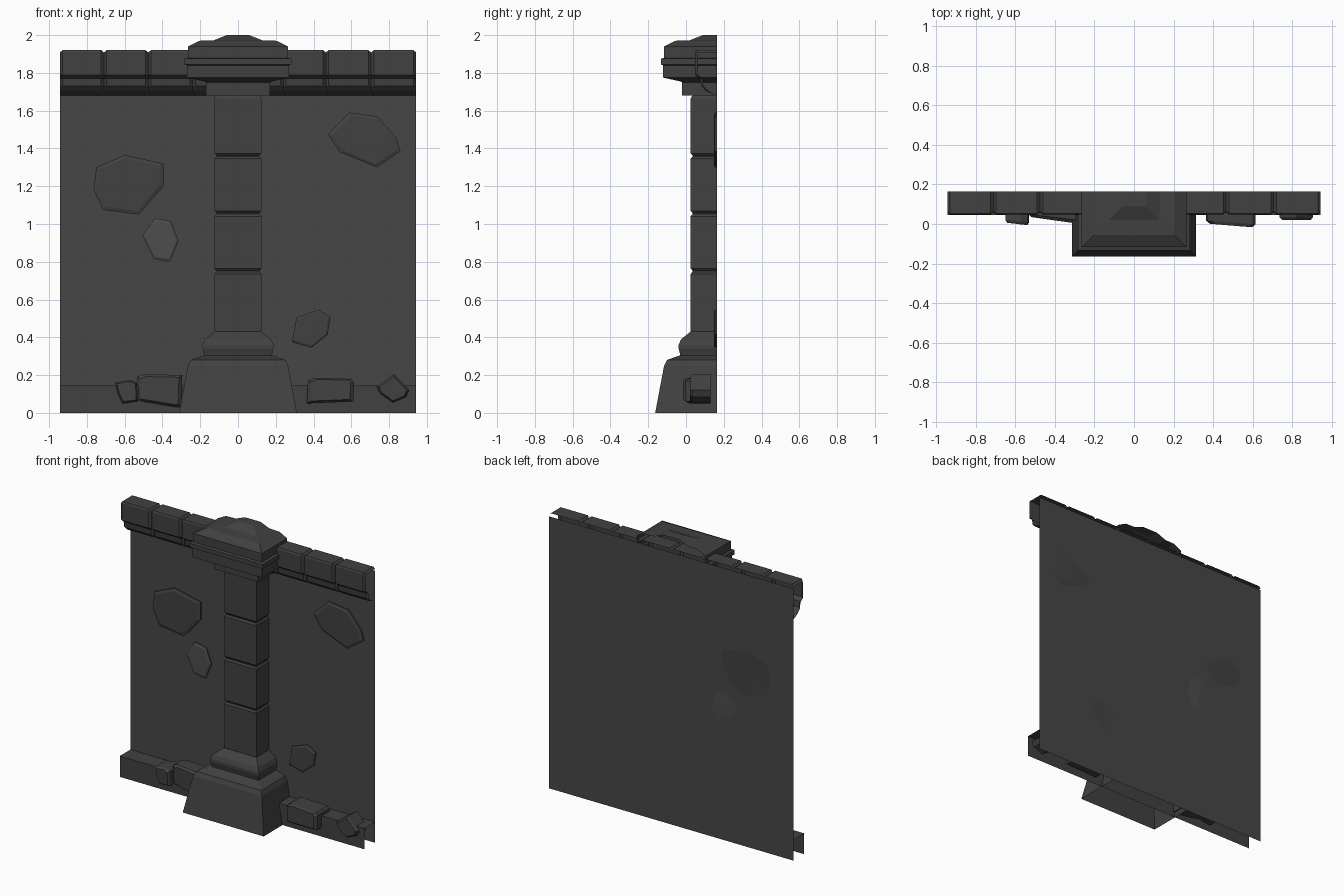
import bpy, bmesh

if "Cube" in bpy.data.objects:
    bpy.data.objects.remove(bpy.data.objects["Cube"])

BACK = 0.163   # plane of the wall
W = 0.943      # half width of the wall


def material(name, v):
    m = bpy.data.materials.new(name)
    m.diffuse_color = (v, v, v, 1)
    m.use_nodes = True
    m.node_tree.nodes["Principled BSDF"].inputs["Base Color"].default_value = m.diffuse_color
    return m


PLASTER = material("dark_plaster", 0.062)
BLOCK = material("dark_block", 0.053)
PALE = material("paler_stone", 0.075)


def make(name, verts, faces, mat, fix=False):
    me = bpy.data.meshes.new(name)
    me.from_pydata(verts, [], faces)
    me.materials.append(mat)
    if fix:
        bm = bmesh.new()
        bm.from_mesh(me)
        bmesh.ops.recalc_face_normals(bm, faces=bm.faces)
        bm.to_mesh(me)
        bm.free()
    ob = bpy.data.objects.new(name, me)
    bpy.context.collection.objects.link(ob)
    return ob


def loft(name, rows, mat=BLOCK, cap=False):
    """Open sheet through rows of points, rows running upwards."""
    n = len(rows[0])
    verts = [p for r in rows for p in r]
    faces = [(i*n+j, i*n+j+1, (i+1)*n+j+1, (i+1)*n+j)
             for i in range(len(rows)-1) for j in range(n-1)]
    if cap:
        faces.append(tuple(range(len(verts)-n, len(verts))))
    return make(name, verts, faces, mat)


def pilaster(name, tiers, cap=False):
    """Half pillar against the wall: each tier is (half width, z)."""
    rows = []
    for h, z in tiers:
        f = 0.149 - h
        rows.append([(-h, BACK, z), (-h, f, z), (h, f, z), (h, BACK, z)])
    loft(name, rows, cap=cap)


def stone(name, outline, back, front, tilt=0.0, inset=0.88, bevel=0.01, mat=BLOCK):
    """Faceted stone: outline in (x, z), bevelled front that may tilt along x."""
    cx = sum(p[0] for p in outline) / len(outline)
    cz = sum(p[1] for p in outline) / len(outline)
    n = len(outline)
    verts = [(x, back, z) for x, z in outline]
    verts += [(x, front + bevel + tilt*(x-cx), z) for x, z in outline]
    verts += [(cx+(x-cx)*inset, front + tilt*(x-cx), cz+(z-cz)*inset) for x, z in outline]
    faces = [tuple(range(n)), tuple(range(2*n, 3*n))]
    for k in (0, n):
        faces += [(k+i, k+(i+1) % n, k+n+(i+1) % n, k+n+i) for i in range(n)]
    make(name, verts, faces, mat, fix=True)


# Wall panel and skirting
loft("wall_panel", [[(-W, BACK, z), (W, BACK, z)] for z in (0, 1.68, 1.895)], PLASTER)
loft("skirting", [[(-W, y, z), (W, y, z)] for y, z in ((0.045, 0), (0.045, 0.145), (BACK, 0.145))])

# Crown course of bricks with chamfered joints
profile = [(BACK, 1.68), (0.105, 1.705), (0.08, 1.73), (0.075, 1.77), (0.048, 1.79),
           (0.048, 1.91), (0.053, 1.92), (BACK, 1.92)]
joints = [-W, -0.71, -0.475, -0.24, 0.0, 0.24, 0.465, 0.705, W]
columns = []
for a, b in zip(joints, joints[1:]):
    columns += [(a, 0.012), (a+0.014, 0), (b-0.014, 0)]
columns.append((W, 0.012))
loft("crown_bricks", [[(x, min(BACK, y+d), z-(d if z > 1.9 else 0)) for x, d in columns]
                      for y, z in profile])

# Pillar foot
pilaster("pillar_base", [(0.312, 0), (0.265, 0.25), (0.25, 0.28), (0.18, 0.305), (0.18, 0.31),
                         (0.188, 0.34), (0.188, 0.36), (0.175, 0.39), (0.125, 0.43)])

# Shaft with three grooved joints
shaft = [(0.124, 0.43)]
for z in (0.75, 1.055, 1.36):
    shaft += [(0.124, z-0.014), (0.114, z-0.003), (0.114, z+0.003), (0.124, z+0.014)]
pilaster("pillar_shaft", shaft + [(0.124, 1.665), (0.115, 1.68)])

# Capital, lip and stepped top
pilaster("pillar_capital", [(0.12, 1.68), (0.17, 1.68), (0.17, 1.75), (0.18, 1.755), (0.27, 1.775),
                            (0.27, 1.84), (0.282, 1.845), (0.282, 1.875), (0.265, 1.88),
                            (0.265, 1.94), (0.205, 1.97), (0.13, 1.972), (0.06, 2.0)], cap=True)

# Flat stones showing through the wall plaster
wall_stones = [
    [(-.75, 1.30), (-.60, 1.365), (-.395, 1.32), (-.395, 1.20), (-.525, 1.05), (-.715, 1.075), (-.765, 1.18)],
    [(.59, 1.59), (.74, 1.57), (.84, 1.455), (.86, 1.385), (.735, 1.30), (.54, 1.38), (.475, 1.475)],
    [(-.44, 1.03), (-.355, 1.015), (-.315, .91), (-.36, .80), (-.445, .815), (-.505, .935)],
    [(.425, .545), (.49, .51), (.475, .415), (.39, .345), (.285, .375), (.31, .505)],
]
for i, o in enumerate(wall_stones):
    stone(f"wall_stone_{i+1}", o, BACK, 0.147, bevel=0.006, mat=PALE if i == 2 else BLOCK)

# Chunky stones on the skirting
skirt_stones = [
    ([(-.535, .19), (-.50, .205), (-.295, .20), (-.30, .035), (-.32, .03), (-.53, .065)], 0.02, -0.12),
    ([(.37, .17), (.40, .185), (.60, .18), (.615, .165), (.61, .06), (.365, .05)], -0.008, -0.07),
    ([(.735, .14), (.825, .205), (.905, .12), (.89, .085), (.82, .055), (.75, .105)], 0.02, 0.0),
    ([(-.65, .16), (-.57, .175), (-.535, .16), (-.53, .06), (-.61, .05), (-.635, .10)], 0.0, -0.1),
]
for i, (o, f, t) in enumerate(skirt_stones):
    stone(f"skirting_stone_{i+1}", o, 0.13, f, t, inset=0.85, bevel=0.015)
